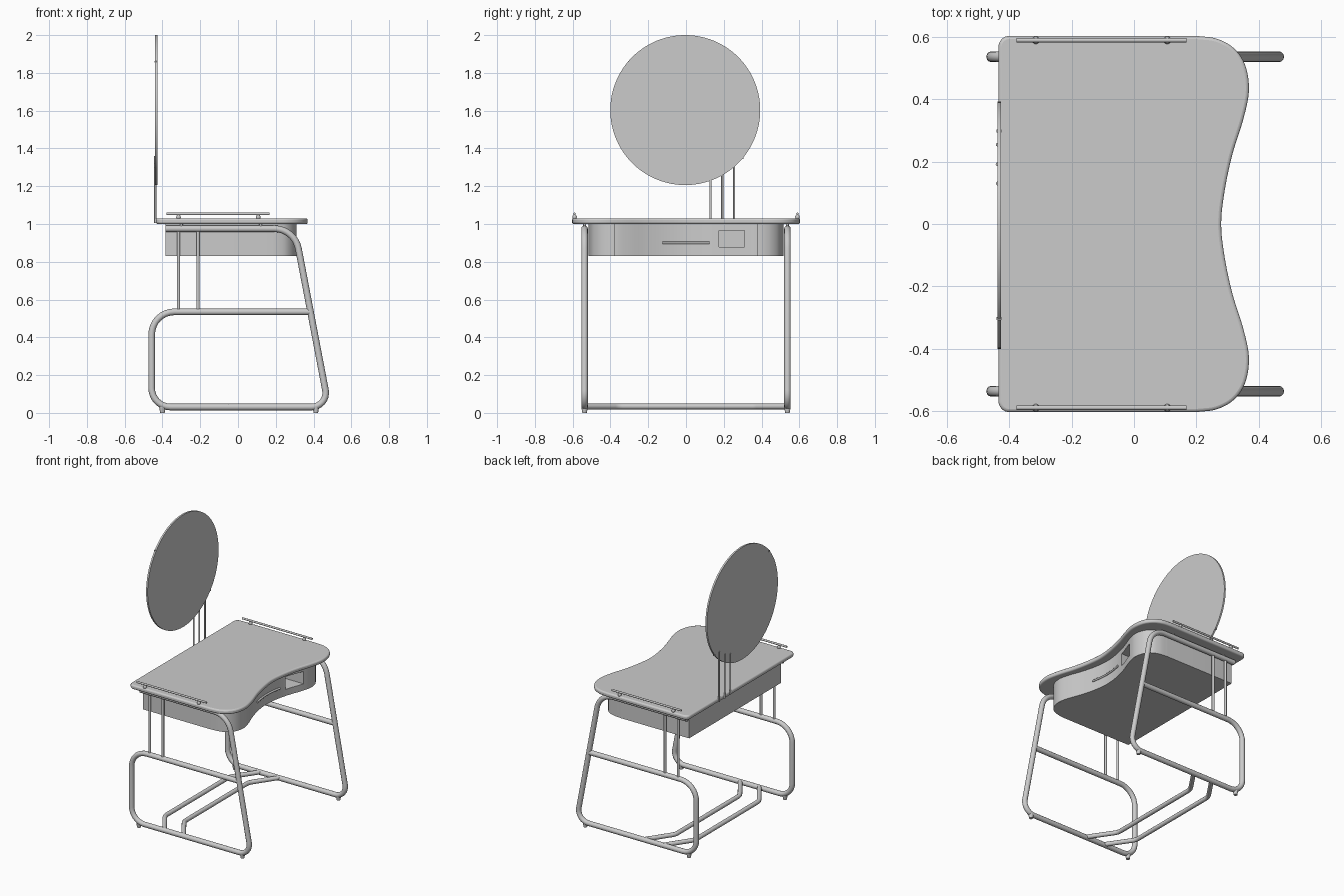
import bpy, bmesh, math
from mathutils import Vector

if "Cube" in bpy.data.objects:
    bpy.data.objects.remove(bpy.data.objects["Cube"])


def link(name, data, angle=35):
    ob = bpy.data.objects.new(name, data)
    bpy.context.collection.objects.link(ob)
    if isinstance(data, bpy.types.Mesh):
        bpy.ops.object.select_all(action='DESELECT')
        ob.select_set(True)
        bpy.context.view_layer.objects.active = ob
        bpy.ops.object.shade_smooth_by_angle(angle=math.radians(angle))
    return ob


def fillet(points, radii, steps=8):
    """Round the inner corners of a polyline with circular arcs."""
    pts = [Vector(p) for p in points]
    out = [pts[0]]
    for i in range(1, len(pts) - 1):
        p = pts[i]
        a, b = (pts[i - 1] - p).normalized(), (pts[i + 1] - p).normalized()
        half, r = a.angle(b) / 2, radii[i - 1]
        center = p + (a + b).normalized() * (r / math.sin(half))
        start = (p + a * (r / math.tan(half)) - center).normalized()
        end = (p + b * (r / math.tan(half)) - center).normalized()
        for k in range(steps + 1):
            out.append(center + start.slerp(end, k / steps) * r)
    return out + [pts[-1]]


def tube(name, points, radius, res=4):
    cu = bpy.data.curves.new(name, 'CURVE')
    cu.dimensions = '3D'
    cu.bevel_depth, cu.bevel_resolution, cu.use_fill_caps = radius, res, True
    sp = cu.splines.new('POLY')
    sp.points.add(len(points) - 1)
    for q, p in zip(sp.points, points):
        q.co = (*p, 1)
    sp.use_smooth = True
    return link(name, cu)


def smooth_half(pts, steps=8):
    """Catmull-Rom through points starting on the y=0 symmetry line."""
    v = [Vector(p) for p in pts]
    v = [Vector((v[1].x, -v[1].y))] + v + [2 * v[-1] - v[-2]]
    out = []
    for a, b, c, d in zip(v, v[1:], v[2:], v[3:]):
        for k in range(steps):
            t = k / steps
            out.append(0.5 * (2 * b + (c - a) * t + (2 * a - 5 * b + 4 * c - d) * t * t
                              + (3 * b - a - 3 * c + d) * t ** 3))
    return out + [v[-2]]


def slab(name, half, z0, z1, bevel=0):
    """Extrude an outline given as its +y half, mirrored over y=0."""
    loop = list(half) + [Vector((p.x, -p.y)) for p in reversed(half[1:])]
    bm = bmesh.new()
    face = bm.faces.new([bm.verts.new((p.x, p.y, z0)) for p in loop])
    ext = bmesh.ops.extrude_face_region(bm, geom=[face])['geom']
    bmesh.ops.translate(bm, vec=(0, 0, z1 - z0),
                        verts=[e for e in ext if isinstance(e, bmesh.types.BMVert)])
    bmesh.ops.recalc_face_normals(bm, faces=bm.faces)
    me = bpy.data.meshes.new(name)
    bm.to_mesh(me)
    bm.free()
    ob = link(name, me)
    if bevel:
        m = ob.modifiers.new('round_edge', 'BEVEL')
        m.width, m.segments = bevel, 3
        m.limit_method, m.angle_limit = 'ANGLE', math.radians(60)
    return ob


def box(name, lo, hi):
    bpy.ops.mesh.primitive_cube_add(size=1, location=[(a + b) / 2 for a, b in zip(lo, hi)])
    ob = bpy.context.object
    ob.name = name
    ob.scale = [b - a for a, b in zip(lo, hi)]
    return ob


def ball(name, loc, r, zs=1):
    bpy.ops.mesh.primitive_uv_sphere_add(segments=16, ring_count=10, radius=r, location=loc)
    bpy.context.object.name = name
    bpy.context.object.scale.z = zs
    bpy.ops.object.shade_smooth()


# Table top with wavy front edge and rounded back corners
top = smooth_half([(.28, 0), (.29, .1), (.315, .22), (.352, .34), (.369, .43),
                   (.357, .51), (.32, .565), (.265, .595), (.2, .604)])
back = fillet([(.15, .604, 0), (-.435, .604, 0), (-.435, 0.3, 0)], [.035])
slab('table_top', top + [p.to_2d() for p in back], 1.0, 1.03, .01)

# Drawer body, following the same wave
front = smooth_half([(.222, 0), (.232, .1), (.257, .2), (.293, .3), (.31, .375),
                     (.298, .44), (.262, .487), (.21, .508), (.15, .515)])
body = slab('drawer_body', front + [Vector((-.385, .515))], .83, 1.0)

# Cubby recess and drawer seams cut into the body
cutters = [box('cubby_cutter', (.1, .175, .877), (.4, .31, .965))]
for s in (-1, 1):
    cutters.append(box('seam_cutter', (.302, s * .375 - .0015, .8), (.4, s * .375 + .0015, .999)))
for c in cutters:
    m = body.modifiers.new('cut', 'BOOLEAN')
    m.operation, m.object, m.solver = 'DIFFERENCE', c, 'EXACT'
    c.hide_render = True
    c.display_type = 'WIRE'

# Drawer pull bar
grip = [p for p in front if p.y <= .125]
grip = [Vector((p.x, -p.y)) for p in reversed(grip[1:])] + grip
tube('drawer_pull', [(p.x + .003, p.y, .9) for p in grip], .007, 2)

for s, side in ((-1, 'left'), (1, 'right')):
    y = s * .537
    # Bent tube side frame
    path = [(-.385, y, .975), (.3, y, .975), (.48, y, .031), (-.457, y, .031),
            (-.457, y, .535), (.38, y, .535)]
    tube(side + '_frame', fillet(path, [.13, .075, .1, .12]), .0175)
    # Thin uprights between shelf tube and top tube
    for x in (-.315, -.212):
        tube(side + '_upright', [(x, y, .525), (x, y, .985)], .009, 3)
    # Short mounts joining frame to table top
    for x in (-.3, .12):
        tube(side + '_mount', [(x, y, .975), (x, y, 1.005)], .008, 2)
    # Feet
    for x in (-.4, .412):
        bpy.ops.mesh.primitive_cone_add(vertices=16, radius1=.012, radius2=.017, depth=.03,
                                        location=(x, y, .015))
        bpy.context.object.name = side + '_foot'
    # Guard rail on the table top
    yr = s * .59
    tube(side + '_rail', [(-.378, yr, 1.054), (.168, yr, 1.054)], .007, 3)
    for x in (-.315, .107):
        ball(side + '_rail_knob', (x, yr, 1.036), .012, 1.2)

# Floor stretchers with swept-back middle
for x in (-.05, -.2):
    path = [(x, -.537, .034), (x - .12, -.36, .034), (x - .12, .36, .034), (x, .537, .034)]
    tube('floor_stretcher', fillet(path, [.08, .08], 5), .015)

# Round mirror with its support rods and edge clips
bpy.ops.mesh.primitive_cylinder_add(vertices=96, radius=.397, depth=.012,
                                    location=(-.433, -.004, 1.603), rotation=(0, math.pi / 2, 0))
bpy.context.object.name = 'mirror'
bpy.ops.object.shade_smooth_by_angle(angle=math.radians(35))
for y, z in ((.13, 1.3), (.192, 1.32), (.255, 1.36)):
    tube('mirror_rod', [(-.438, y, 1.005), (-.438, y, z)], .006, 3)
for y, z in ((.299, 1.35), (-.303, 1.859)):
    box('mirror_clip', (-.442, y - .005, z - .005), (-.426, y + .005, z + .005))
